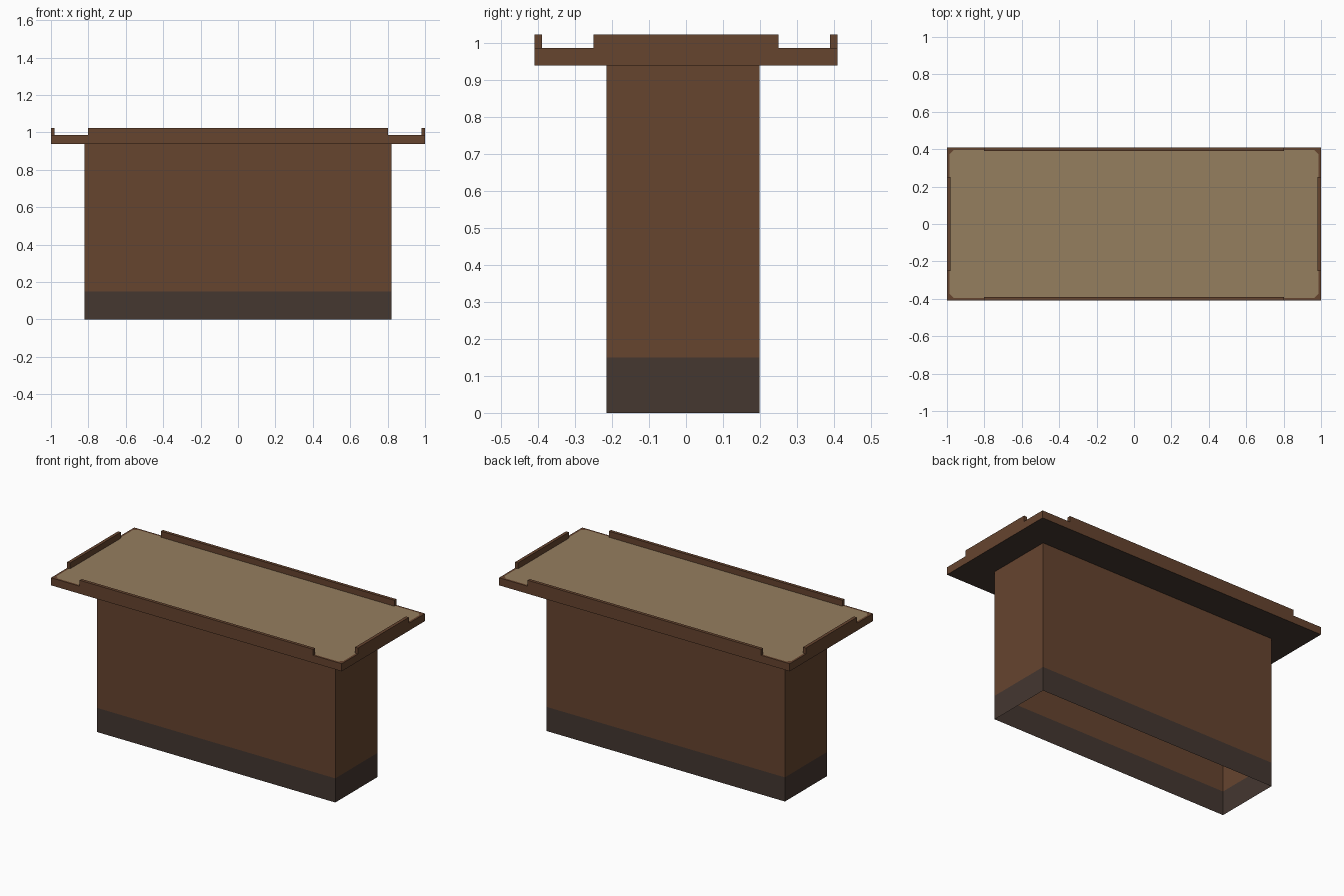
import bpy, bmesh

if "Cube" in bpy.data.objects:
    bpy.data.objects.remove(bpy.data.objects["Cube"])


def material(name, rgb):
    m = bpy.data.materials.new(name)
    m.diffuse_color = (*rgb, 1.0)
    m.use_nodes = True
    m.node_tree.nodes["Principled BSDF"].inputs["Base Color"].default_value = m.diffuse_color
    return m


brown = material("brown_wood", (0.133, 0.058, 0.028))
dark = material("dark_base", (0.058, 0.038, 0.030))
tan = material("tan_top", (0.300, 0.209, 0.114))


def box(bm, x0, x1, y0, y1, z0, z1):
    verts = bmesh.ops.create_cube(bm, size=1)["verts"]
    for v in verts:
        v.co.x = x1 if v.co.x > 0 else x0
        v.co.y = y1 if v.co.y > 0 else y0
        v.co.z = z1 if v.co.z > 0 else z0


def finish(bm, name, mats):
    mesh = bpy.data.meshes.new(name)
    bm.to_mesh(mesh)
    bm.free()
    for m in mats:
        mesh.materials.append(m)
    ob = bpy.data.objects.new(name, mesh)
    bpy.context.collection.objects.link(ob)
    return ob


def drop_caps(bm, directions):
    bm.normal_update()
    faces = [f for f in bm.faces if round(f.normal.z) in directions]
    bmesh.ops.delete(bm, geom=faces, context='FACES')


SLAB_BOTTOM, SLAB_TOP, LIP_TOP = 0.938, 0.985, 1.022

# Body: thin open shell with a dark band around the foot
bm = bmesh.new()
box(bm, -0.82, 0.82, -0.215, 0.199, 0, SLAB_BOTTOM)
drop_caps(bm, (-1, 1))
bmesh.ops.bisect_plane(bm, geom=bm.verts[:] + bm.edges[:] + bm.faces[:],
                       plane_co=(0, 0, 0.15), plane_no=(0, 0, 1))
for f in bm.faces:
    f.material_index = 1 if f.calc_center_median().z < 0.15 else 0
finish(bm, "counter_body", [brown, dark])

# Counter slab: dark underside, brown edge, tan panel cut into the top
bm = bmesh.new()
box(bm, -1, 1, -0.409, 0.409, SLAB_BOTTOM, SLAB_TOP)
bm.normal_update()
top = next(f for f in bm.faces if f.normal.z > 0.9)
bmesh.ops.inset_region(bm, faces=[top], thickness=0.019)
bmesh.ops.bevel(bm, geom=list(top.verts), offset=0.022, segments=1,
                affect='VERTICES')
bm.normal_update()
for f in bm.faces:
    if f.normal.z < -0.9:
        f.material_index = 1
up = [f for f in bm.faces if f.normal.z > 0.9]
max(up, key=lambda f: f.calc_area()).material_index = 2
finish(bm, "counter_top", [brown, dark, tan])

# Raised lips along the four edges, with open corners
bm = bmesh.new()
for s in (-1, 1):
    y0, y1 = sorted((s * 0.389, s * 0.409))
    box(bm, -0.803, 0.803, y0, y1, SLAB_TOP, LIP_TOP)
    x0, x1 = sorted((s * 0.98, s * 1.0))
    box(bm, x0, x1, -0.25, 0.25, SLAB_TOP, LIP_TOP)
drop_caps(bm, (-1,))
finish(bm, "edge_lips", [brown])
